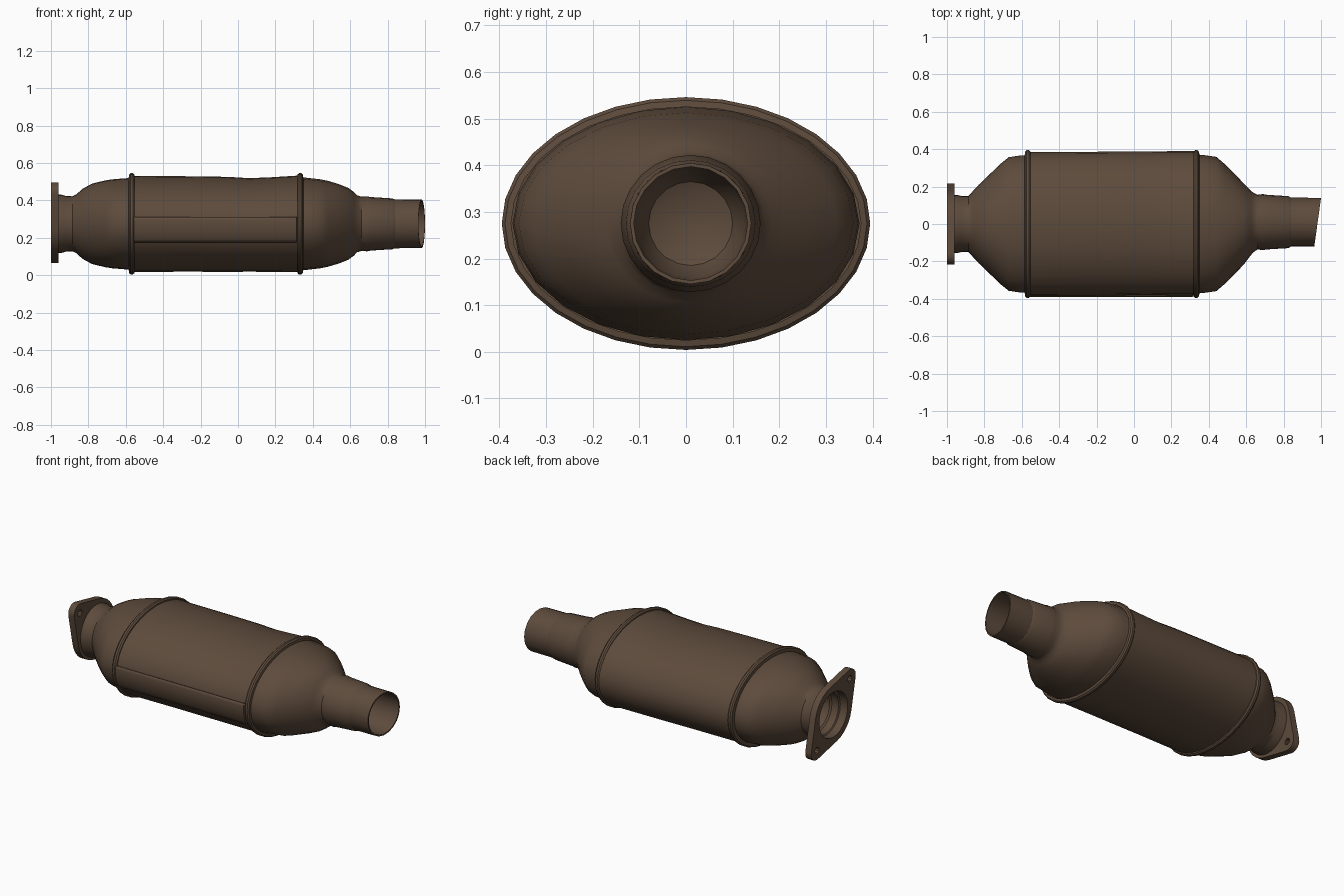
import bpy, bmesh, math
from math import sin, cos, pi, radians

if "Cube" in bpy.data.objects:
    bpy.data.objects.remove(bpy.data.objects["Cube"])

metal = bpy.data.materials.new("brown_metal")
metal.diffuse_color = (0.11, 0.07, 0.045, 1)
metal.use_nodes = True
metal.node_tree.nodes["Principled BSDF"].inputs["Base Color"].default_value = metal.diffuse_color


def finish(ob, angle=35):
    """Give the part its colour and smooth shading with sharp edges kept."""
    ob.data.materials.clear()
    ob.data.materials.append(metal)
    bpy.ops.object.select_all(action='DESELECT')
    ob.select_set(True)
    bpy.context.view_layer.objects.active = ob
    bpy.ops.object.shade_smooth_by_angle(angle=radians(angle))


def loft(name, stations, n=32, arc=(0, 2 * pi), cap_last=False, flip=False):
    """Skin elliptical rings along x. Station: x, ry, rz, cy, cz, slant."""
    bm = bmesh.new()
    full = arc[1] - arc[0] > 6.28
    count = n if full else n + 1
    rings = []
    for st in stations:
        x, ry, rz, cy, cz, slant = (tuple(st) + (0, 0.275, 0)[len(st) - 3:])
        ring = []
        for i in range(count):
            a = arc[0] + (arc[1] - arc[0]) * i / n
            ring.append(bm.verts.new((x + slant * cos(a), cy + ry * cos(a), cz + rz * sin(a))))
        rings.append(ring)
    for r0, r1 in zip(rings, rings[1:]):
        for i in range(n):
            j = (i + 1) % count
            bm.faces.new((r0[i], r0[j], r1[j], r1[i]))
    if cap_last:
        bm.faces.new(rings[-1])
    bmesh.ops.recalc_face_normals(bm, faces=bm.faces)
    if flip:
        bmesh.ops.reverse_faces(bm, faces=bm.faces)
    me = bpy.data.meshes.new(name)
    bm.to_mesh(me)
    bm.free()
    ob = bpy.data.objects.new(name, me)
    bpy.context.collection.objects.link(ob)
    finish(ob)
    return ob


# Oval main casing, with the shallow dent on top
loft("casing", [
    (-0.57, 0.384, 0.257, 0, 0.275), (-0.25, 0.384, 0.255, 0.002, 0.274),
    (-0.05, 0.384, 0.254, 0.003, 0.272), (0.06, 0.384, 0.25, 0.004, 0.269),
    (0.18, 0.385, 0.253, 0.004, 0.271), (0.34, 0.385, 0.259, 0.004, 0.275)])

# Overlapping seam strip along the front side
seam = [(-0.56, 0.38, 0.25), (-0.555, 0.389, 0.262), (0.31, 0.389, 0.262), (0.315, 0.38, 0.25)]
loft("lap_seam", seam, n=8, arc=(radians(172), radians(202)), flip=False)
strip = bpy.data.objects["lap_seam"]
mod = strip.modifiers.new("thickness", 'SOLIDIFY')
mod.thickness = 0.006
mod.offset = 0

# Raised beads at both casing joints
for name, x in (("inlet_bead", -0.568), ("outlet_bead", 0.332)):
    loft(name, [(x - 0.017, 0.365, 0.245), (x - 0.014, 0.388, 0.264), (x - 0.006, 0.395, 0.271),
                (x + 0.006, 0.395, 0.271), (x + 0.014, 0.388, 0.264), (x + 0.017, 0.375, 0.25)])

# Inlet cone running down to the short neck behind the flange
loft("inlet_cone", [
    (-0.56, 0.367, 0.245), (-0.61, 0.366, 0.243), (-0.67, 0.357, 0.238),
    (-0.71, 0.325, 0.232), (-0.78, 0.258, 0.215), (-0.83, 0.21, 0.188),
    (-0.865, 0.172, 0.157), (-0.885, 0.15, 0.147), (-0.92, 0.149, 0.149),
    (-0.945, 0.155, 0.156), (-0.965, 0.155, 0.156)])

# Outlet cone with its collar
loft("outlet_cone", [
    (0.33, 0.372, 0.25), (0.37, 0.369, 0.246), (0.44, 0.359, 0.238),
    (0.48, 0.325, 0.23), (0.54, 0.267, 0.212), (0.59, 0.213, 0.192),
    (0.62, 0.178, 0.17, 0.005), (0.637, 0.16, 0.152, 0.008), (0.66, 0.146, 0.145, 0.01),
    (0.69, 0.15, 0.147, 0.01), (0.71, 0.146, 0.143, 0.01), (0.825, 0.139, 0.136, 0.01),
    (0.84, 0.13, 0.13, 0.01)], n=24)

# Thin-walled tail pipe, slightly slanted at the mouth, with a closed inside
loft("tail_pipe", [
    (0.80, 0.131, 0.131, 0.01), (0.982, 0.13, 0.13, 0.01, 0.275, 0.018),
    (0.982, 0.122, 0.122, 0.01, 0.275, 0.017), (0.80, 0.122, 0.122, 0.01),
    (0.62, 0.116, 0.116, 0.01), (0.57, 0.09, 0.09, 0.01), (0.55, 0.045, 0.045, 0.01)],
    n=20, cap_last=True)

# Inside of the inlet: stepped bore ending at a closed face
loft("inlet_bore", [
    (-0.99, 0.138, 0.138, 0, 0.278), (-0.95, 0.138, 0.138, 0, 0.278),
    (-0.945, 0.128, 0.128), (-0.90, 0.128, 0.128), (-0.89, 0.12, 0.12),
    (-0.80, 0.12, 0.12), (-0.74, 0.09, 0.09), (-0.72, 0.04, 0.04)],
    n=24, cap_last=True, flip=True)

# Two-bolt flange: round centre blended to two diagonal rounded ears
R, r, d = 0.178, 0.052, 0.232
tilt = radians(135)
beta = math.acos((R - r) / d)


def arc_points(cx, cy, rad, a0, a1, n):
    pts = [(cx + rad * cos(a0 + (a1 - a0) * i / n), cy + rad * sin(a0 + (a1 - a0) * i / n))
           for i in range(n + 1)]
    return [(u * cos(tilt) - v * sin(tilt), u * sin(tilt) + v * cos(tilt)) for u, v in pts]


outline = (arc_points(d, 0, r, -beta, beta, 6) + arc_points(0, 0, R, beta, pi - beta, 6)
           + arc_points(-d, 0, r, pi - beta, pi + beta, 6)
           + arc_points(0, 0, R, pi + beta, 2 * pi - beta, 6))
holes = [arc_points(0, 0, 0.138, 0, 2 * pi, 24)[:-1]]
holes += [arc_points(s * 0.226, 0, 0.02, 0, 2 * pi, 10)[:-1] for s in (-1, 1)]

cu = bpy.data.curves.new("flange", 'CURVE')
cu.dimensions = '2D'
cu.fill_mode = 'BOTH'
cu.extrude = 0.02
for pts in [outline] + holes:
    sp = cu.splines.new('POLY')
    sp.points.add(len(pts) - 1)
    for p, (u, v) in zip(sp.points, pts):
        p.co = (u, v, 0, 1)
    sp.use_cyclic_u = True
flange = bpy.data.objects.new("flange", cu)
bpy.context.collection.objects.link(flange)
flange.location = (-0.98, 0, 0.28)
flange.rotation_euler = (pi / 2, 0, pi / 2)
bpy.ops.object.select_all(action='DESELECT')
flange.select_set(True)
bpy.context.view_layer.objects.active = flange
bpy.ops.object.convert(target='MESH')
finish(bpy.context.view_layer.objects.active)
